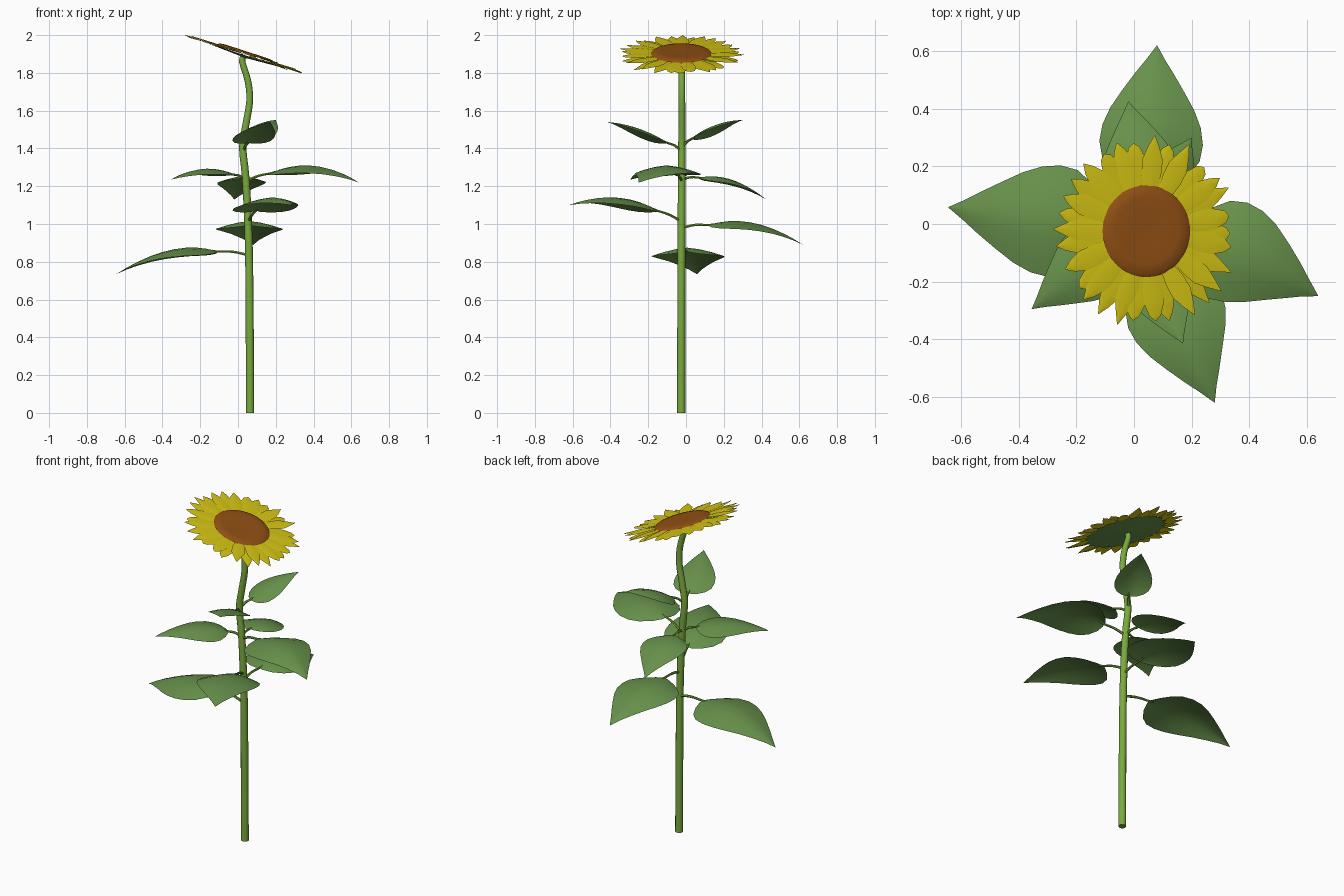
import bpy, bmesh, math, random
from mathutils import Vector, Matrix

if "Cube" in bpy.data.objects:
    bpy.data.objects.remove(bpy.data.objects["Cube"])

random.seed(4)


def material(name, rgb):
    m = bpy.data.materials.new(name)
    lin = [((c / 255 + 0.055) / 1.055) ** 2.4 for c in rgb]
    m.diffuse_color = (*lin, 1)
    m.use_nodes = True
    m.node_tree.nodes["Principled BSDF"].inputs["Base Color"].default_value = m.diffuse_color
    return m


STEM = material("stem green", (122, 170, 62))
LEAF = material("leaf green", (103, 145, 75))
PETAL = material("petal yellow", (212, 196, 20))
SEED = material("seed brown", (146, 80, 20))


def finish(bm, name, mat, matrix=None, smooth=True):
    me = bpy.data.meshes.new(name)
    bm.normal_update()
    if smooth:
        for f in bm.faces:
            f.smooth = True
    bm.to_mesh(me)
    bm.free()
    ob = bpy.data.objects.new(name, me)
    bpy.context.collection.objects.link(ob)
    me.materials.append(mat)
    if matrix:
        ob.matrix_world = matrix
    return ob


def tube(name, pts, radii, sides, mat):
    """Round tube swept along smooth interpolation of the points."""
    pts = [Vector(p) for p in pts]
    path = []
    n = len(pts)
    for i in range(n - 1):
        a, b, c, d = pts[max(i - 1, 0)], pts[i], pts[i + 1], pts[min(i + 2, n - 1)]
        steps = 3
        for k in range(steps + (i == n - 2)):
            t = k / steps
            p = 0.5 * (2 * b + (c - a) * t + (2 * a - 5 * b + 4 * c - d) * t * t
                       + (3 * b - a - 3 * c + d) * t ** 3)
            path.append(p)
    bm = bmesh.new()
    rings = []
    m = len(path)
    for i, p in enumerate(path):
        tan = (path[min(i + 1, m - 1)] - path[max(i - 1, 0)]).normalized()
        ref = Vector((0, 1, 0)) if abs(tan.z) > 0.8 else Vector((0, 0, 1))
        u = ref.cross(tan).normalized()
        v = tan.cross(u)
        r = radii[0] + (radii[1] - radii[0]) * i / (m - 1)
        rings.append([bm.verts.new(p + r * (u * math.cos(a) + v * math.sin(a)))
                      for a in (2 * math.pi * k / sides for k in range(sides))])
    for r0, r1 in zip(rings, rings[1:]):
        for k in range(sides):
            j = (k + 1) % sides
            bm.faces.new((r0[k], r0[j], r1[j], r1[k]))
    bm.faces.new(rings[0][::-1]).smooth = False
    bm.faces.new(rings[-1])
    ob = finish(bm, name, mat)
    for o in bpy.context.selected_objects:
        o.select_set(False)
    ob.select_set(True)
    bpy.context.view_layer.objects.active = ob
    bpy.ops.object.shade_smooth_by_angle(angle=math.radians(50))
    return ob


# Main stem with its gentle bend below the flower
tube("stem", [(0.064, -0.025, 0), (0.062, -0.025, 0.45), (0.057, -0.024, 0.9),
              (0.042, -0.023, 1.23), (0.025, -0.022, 1.4), (0.037, -0.022, 1.5),
              (0.062, -0.022, 1.65), (0.052, -0.022, 1.76), (0.022, -0.022, 1.86),
              (0.034, -0.022, 1.892)], (0.022, 0.016), 12, STEM)

# Leaf outline: half width (fraction) along the blade
OUTLINE = [(0, 0.12), (0.04, 0.42), (0.12, 0.74), (0.22, 0.94), (0.34, 1.0), (0.46, 0.95),
           (0.58, 0.81), (0.7, 0.6), (0.82, 0.37), (0.91, 0.18), (1, 0.005)]


def leaf(name, root, base, mid, tip, half, droop):
    root, base, mid, tip = map(Vector, (root, base, mid, tip))

    def spine(t):
        return (base * (2 * (t - 0.5) * (t - 1)) + mid * (-4 * t * (t - 1))
                + tip * (2 * t * (t - 0.5)))
    flat = tip - base
    flat.z = 0
    side = Vector((0, 0, 1)).cross(flat).normalized()
    bm = bmesh.new()
    rows = []
    for t, w in OUTLINE:
        p = spine(t)
        rows.append([bm.verts.new(p + side * (half * w * s)
                                  - Vector((0, 0, droop * w * abs(s) ** 1.5)))
                     for s in (-1, -0.67, -0.33, 0, 0.33, 0.67, 1)])
    for a, b in zip(rows, rows[1:]):
        for k in range(6):
            bm.faces.new((a[k], b[k], b[k + 1], a[k + 1]))
    finish(bm, name, LEAF)
    # Stalk arching from the stem to the blade
    bend = root.lerp(base, 0.5) + Vector((0, 0, 0.008))
    tube(name + "_stalk", [root, bend, spine(0), spine(0.06) - Vector((0, 0, 0.003))],
         (0.008, 0.005), 6, STEM)


# Four large lower leaves, four smaller upper leaves
leaf("lower_left_leaf", (0.057, -0.02, 0.835), (-0.11, 0.0, 0.855), (-0.36, 0.018, 0.862),
     (-0.645, 0.058, 0.735), 0.195, 0.045)
leaf("lower_back_leaf", (0.055, -0.02, 0.98), (0.06, 0.12, 0.995), (0.062, 0.36, 1.005),
     (0.08, 0.62, 0.89), 0.18, 0.042)
leaf("lower_front_leaf", (0.053, -0.02, 1.01), (0.095, -0.15, 1.07), (0.17, -0.37, 1.14),
     (0.28, -0.62, 1.10), 0.175, 0.045)
leaf("right_leaf", (0.042, -0.02, 1.225), (0.17, -0.055, 1.268), (0.40, -0.12, 1.308),
     (0.64, -0.25, 1.22), 0.18, 0.042)
leaf("middle_left_leaf", (0.04, -0.02, 1.235), (-0.03, -0.055, 1.262), (-0.18, -0.16, 1.292),
     (-0.355, -0.295, 1.235), 0.135, 0.032)
leaf("middle_back_leaf", (0.04, -0.02, 1.235), (0.03, 0.07, 1.245), (0.012, 0.24, 1.235),
     (-0.02, 0.425, 1.13), 0.13, 0.03)
leaf("upper_front_leaf", (0.027, -0.02, 1.385), (0.055, -0.1, 1.43), (0.10, -0.25, 1.505),
     (0.17, -0.415, 1.54), 0.115, 0.03)
leaf("upper_back_leaf", (0.027, -0.02, 1.405), (0.065, 0.03, 1.45), (0.125, 0.16, 1.525),
     (0.20, 0.30, 1.55), 0.105, 0.03)

# Flower head frame, tilted towards +x
HEAD = Matrix.Translation((0.042, -0.025, 1.90)) @ Matrix.Rotation(math.radians(18), 4, 'Y')

# Ray petals in two alternating layers
bm = bmesh.new()
COUNT = 30
for i in range(COUNT):
    ang = 2 * math.pi * (i + random.uniform(-0.25, 0.25)) / COUNT
    length = random.uniform(0.305, 0.345)
    z = 0.004 if i % 2 else -0.002
    lift = random.uniform(-0.008, 0.006)
    rot = Matrix.Rotation(ang, 3, 'Z')
    rows = []
    for r, w, h in ((0.13, 0.022, 0), (0.2, 0.036, 0.3), (0.25, 0.037, 0.5),
                    (0.295, 0.021, 0.8), (length, 0.001, 1)):
        rows.append([bm.verts.new(rot @ Vector((r, s * w, z + lift * h - abs(s) * 0.003)))
                     for s in (-1, 0, 1)])
    for a, b in zip(rows, rows[1:]):
        for k in range(2):
            bm.faces.new((a[k], b[k], b[k + 1], a[k + 1]))
finish(bm, "petals", PETAL, HEAD)


def lathe(name, profile, sides, mat, teeth=0):
    """Revolved profile starting on the axis; the last ring may be toothed."""
    bm = bmesh.new()
    centre = bm.verts.new((0, 0, profile[0][1]))
    prev = None
    for n, (r, z) in enumerate(profile[1:]):
        ring = []
        for k in range(sides):
            rr = r + (teeth if n == len(profile) - 2 and k % 2 else 0)
            a = 2 * math.pi * k / sides
            ring.append(bm.verts.new((rr * math.cos(a), rr * math.sin(a), z)))
        for k in range(sides):
            j = (k + 1) % sides
            if prev:
                bm.faces.new((prev[k], ring[k], ring[j], prev[j]))
            else:
                bm.faces.new((centre, ring[k], ring[j]))
        prev = ring
    if profile[0][1] < 0:
        bmesh.ops.reverse_faces(bm, faces=bm.faces[:])
    return finish(bm, name, mat, HEAD)


# Seed disc on the face, green sepal disc behind
lathe("seed_disc", [(0, 0.010), (0.06, 0.012), (0.115, 0.014), (0.148, 0.011), (0.16, 0.003)],
      40, SEED)
lathe("sepals", [(0, -0.022), (0.03, -0.019), (0.12, -0.014), (0.205, -0.009), (0.215, -0.008)],
      48, LEAF, teeth=0.022)
